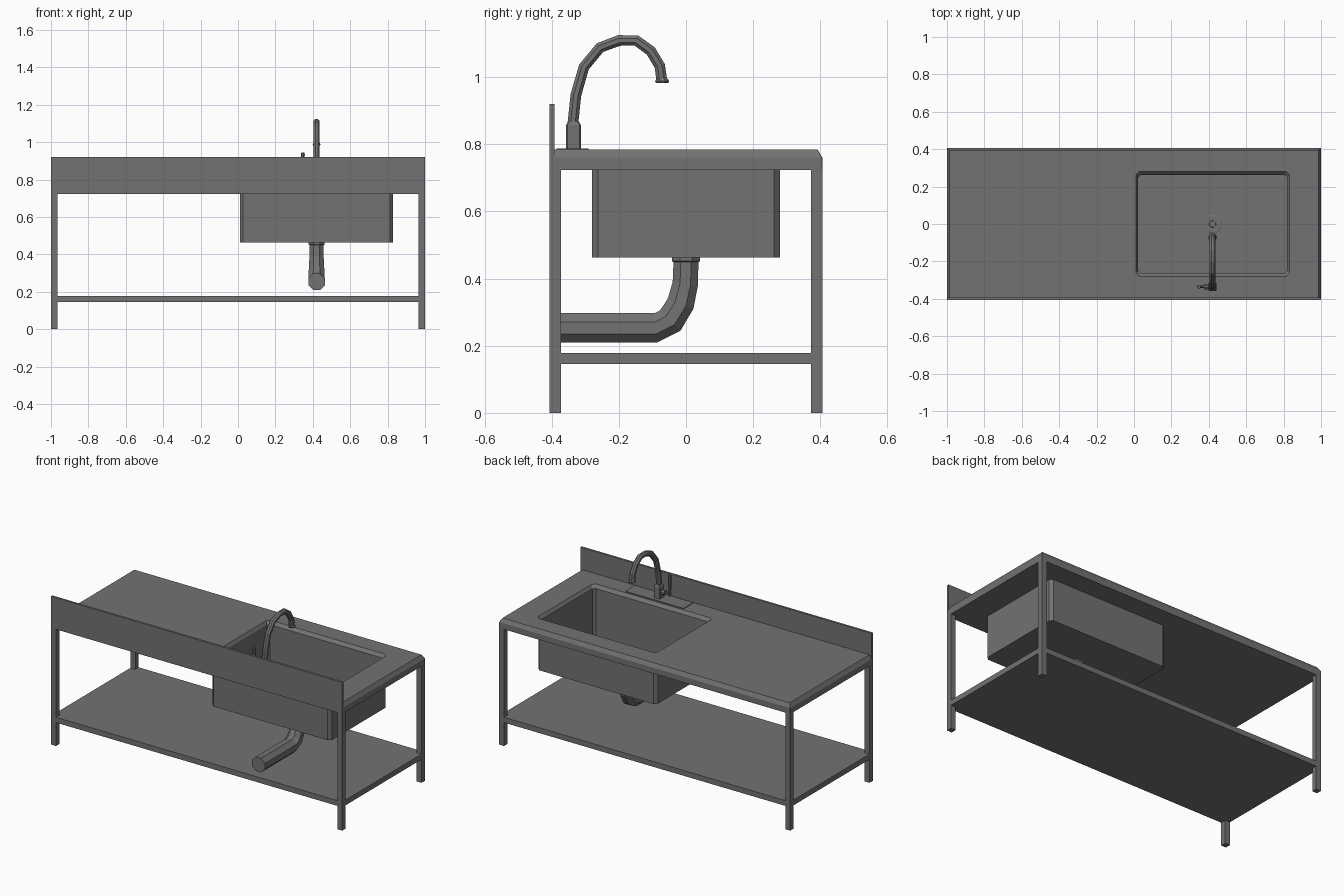
import bpy, bmesh, math
from mathutils import Vector

if "Cube" in bpy.data.objects:
    bpy.data.objects.remove(bpy.data.objects["Cube"], do_unlink=True)

# One brushed steel colour for everything
steel = bpy.data.materials.new("steel_grey")
steel.use_nodes = True
steel.diffuse_color = (0.17, 0.17, 0.17, 1)
steel.node_tree.nodes["Principled BSDF"].inputs["Base Color"].default_value = steel.diffuse_color


def finish(name, bm):
    bmesh.ops.recalc_face_normals(bm, faces=bm.faces)
    mesh = bpy.data.meshes.new(name)
    bm.to_mesh(mesh)
    bm.free()
    mesh.materials.append(steel)
    obj = bpy.data.objects.new(name, mesh)
    bpy.context.collection.objects.link(obj)
    return obj


def loft(name, rings):
    """Skin a list of equal-length point rings and cap both ends."""
    bm = bmesh.new()
    loops = [[bm.verts.new(p) for p in ring] for ring in rings]
    for a, b in zip(loops, loops[1:]):
        for i in range(len(a)):
            j = (i + 1) % len(a)
            bm.faces.new((a[i], a[j], b[j], b[i]))
    bm.faces.new(loops[0])
    bm.faces.new(loops[-1])
    return finish(name, bm)


def box(name, x0, x1, y0, y1, z0, z1):
    ring = [(x0, y0), (x1, y0), (x1, y1), (x0, y1)]
    return loft(name, [[(x, y, z) for x, y in ring] for z in (z0, z1)])


def cut_rect(x0, x1, y0, y1, c, z):
    """Rectangle with clipped corners at height z."""
    return [(x0 + c, y0, z), (x1 - c, y0, z), (x1, y0 + c, z), (x1, y1 - c, z),
            (x1 - c, y1, z), (x0 + c, y1, z), (x0, y1 - c, z), (x0, y0 + c, z)]


def tube(name, path, radii, side=Vector((1, 0, 0)), sides=8):
    """Faceted tube along a path; radii are measured to the flats."""
    pts = [Vector(p) for p in path]
    rings = []
    for i, p in enumerate(pts):
        t = (pts[min(i + 1, len(pts) - 1)] - pts[max(i - 1, 0)]).normalized()
        n = t.cross(side)
        r = radii[i] / math.cos(math.pi / sides)
        angles = [(k + 0.5) * math.tau / sides for k in range(sides)]
        rings.append([p + r * (math.cos(a) * side + math.sin(a) * n) for a in angles])
    return loft(name, rings)


W, D, LEG = 1.0, 0.406, 0.034
SINK_X = 0.42

# Worktop and basin as one continuous shell, from basin underside to basin floor
loft("worktop_with_basin", [
    cut_rect(0.01, 0.83, -0.28, 0.28, 0.018, 0.463),
    cut_rect(0.01, 0.83, -0.28, 0.28, 0.018, 0.724),
    cut_rect(-W, W, -D, D, 0.001, 0.724),
    cut_rect(-W, W, -D, D, 0.001, 0.76),
    cut_rect(-W + 0.014, W - 0.014, -D + 0.012, D - 0.014, 0.001, 0.784),
    cut_rect(0.01, 0.832, -0.28, 0.28, 0.018, 0.784),
    cut_rect(0.022, 0.818, -0.263, 0.263, 0.014, 0.765),
    cut_rect(0.022, 0.818, -0.263, 0.263, 0.014, 0.47),
])

# Frame
box("splashback", -W, W, -D, -D + 0.014, 0.727, 0.92)
box("lower_shelf", -W, W, -D, D, 0.145, 0.178)
for sx, x in (("right", -W), ("left", W - LEG)):
    for sy, y in (("front", -D), ("back", D - LEG)):
        box(f"{sy}_{sx}_leg", x, x + LEG, y, y + LEG, 0, 0.725)

# Drain and waste pipe
def upright(name, x, y, profile):
    return tube(name, [(x, y, z) for z, r in profile], [r for z, r in profile])

upright("drain_ring", SINK_X, 0, [(0.468, 0.05), (0.473, 0.05), (0.475, 0.044)])
upright("drain_plug", SINK_X, 0, [(0.474, 0.019), (0.479, 0.017)])
upright("drain_collar", SINK_X, 0, [(0.464, 0.042), (0.452, 0.042), (0.449, 0.038)])
bend = [(0, 0.455), (-0.002, 0.385), (-0.016, 0.325), (-0.047, 0.275),
        (-0.09, 0.253), (-0.4, 0.253)]
tube("waste_pipe", [(SINK_X, y, z) for y, z in bend],
     [0.037, 0.038, 0.041, 0.043, 0.044, 0.044])

# Tap
TAP_Y = -0.335
box("tap_plate", 0.22, 0.62, -0.385, -0.29, 0.783, 0.788)
half = 0.022
loft("tap_body", [cut_rect(SINK_X - h, SINK_X + h, TAP_Y - h, TAP_Y + h, 0.004, z)
                  for z, h in ((0.785, half), (0.857, half), (0.868, 0.016))])
arc = [(-0.337, 0.86), (-0.328, 0.946), (-0.304, 1.03), (-0.256, 1.088), (-0.199, 1.109),
       (-0.148, 1.109), (-0.105, 1.078), (-0.078, 1.033), (-0.072, 0.99)]
tube("tap_spout", [(SINK_X, y, z) for y, z in arc], [0.016] * len(arc))
upright("tap_nozzle", SINK_X, -0.071, [(0.996, 0.016), (0.988, 0.021), (0.982, 0.018)])

# Side lever
tube("lever_hub", [(0.4, TAP_Y, 0.825), (0.375, TAP_Y, 0.825)], [0.014] * 2, Vector((0, 1, 0)))
tube("lever_stem", [(0.38, TAP_Y, 0.825), (0.34, TAP_Y, 0.825)], [0.007] * 2, Vector((0, 1, 0)))
upright("lever_handle", 0.347, TAP_Y, [(0.815, 0.008), (0.935, 0.01), (0.945, 0.008)])
